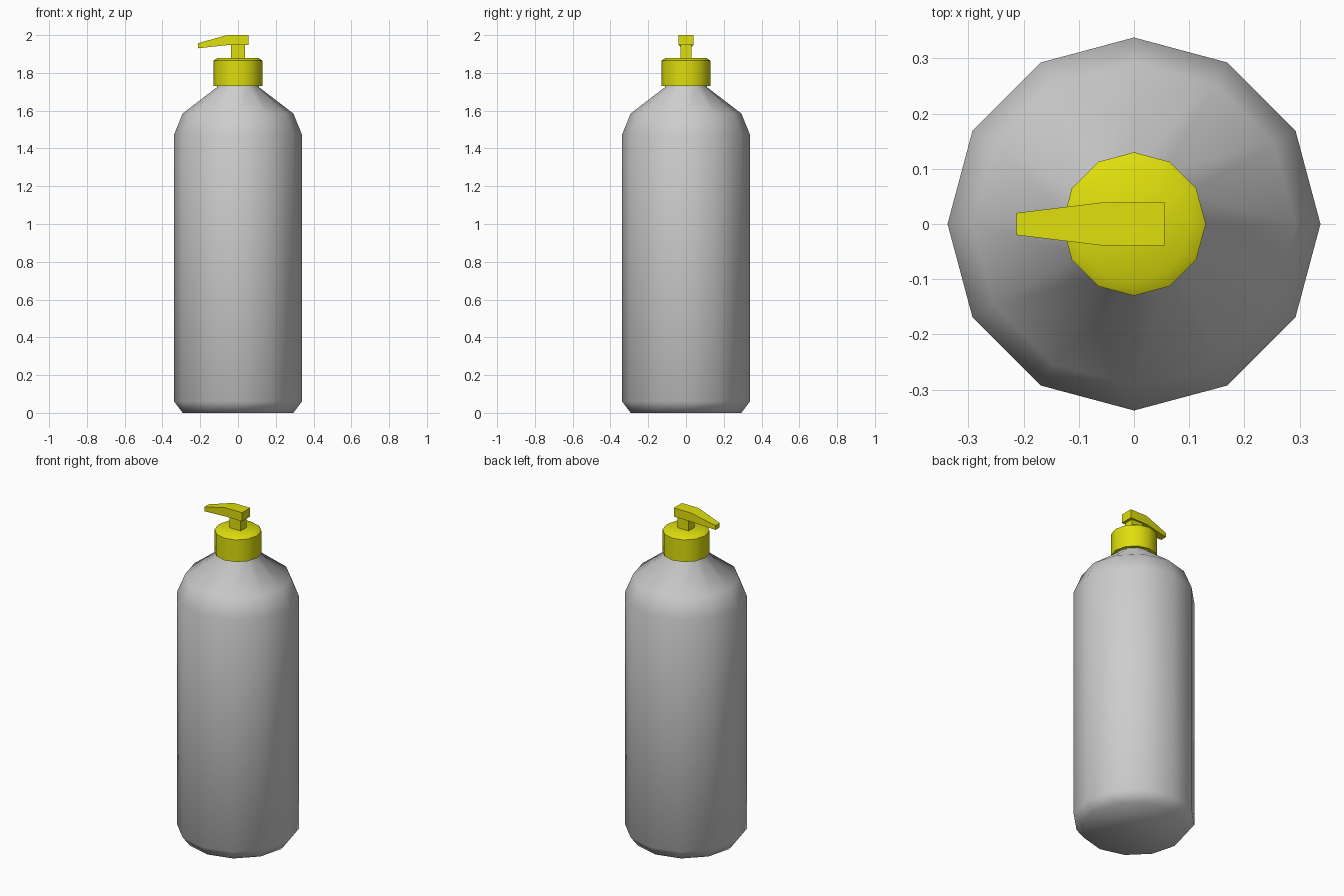
import bpy, bmesh, math

if "Cube" in bpy.data.objects:
    bpy.data.objects.remove(bpy.data.objects["Cube"])

def material(name, rgb):
    m = bpy.data.materials.new(name)
    m.diffuse_color = (*rgb, 1)
    m.use_nodes = True
    m.node_tree.nodes["Principled BSDF"].inputs["Base Color"].default_value = m.diffuse_color
    return m

grey = material("bottle grey", (0.61, 0.61, 0.61))
yellow = material("pump yellow", (0.73, 0.73, 0.004))

def loft(name, rings, mat, angle):
    """Skin a list of equal-length point rings, with capped ends."""
    bm = bmesh.new()
    loops = [[bm.verts.new(p) for p in ring] for ring in rings]
    n = len(loops[0])
    for a, b in zip(loops, loops[1:]):
        for i in range(n):
            j = (i + 1) % n
            bm.faces.new((a[i], a[j], b[j], b[i]))
    bm.faces.new(loops[0][::-1])
    bm.faces.new(loops[-1])
    bmesh.ops.recalc_face_normals(bm, faces=bm.faces)
    me = bpy.data.meshes.new(name)
    bm.to_mesh(me)
    bm.free()
    ob = bpy.data.objects.new(name, me)
    bpy.context.collection.objects.link(ob)
    me.materials.append(mat)
    bpy.ops.object.select_all(action='DESELECT')
    ob.select_set(True)
    bpy.context.view_layer.objects.active = ob
    bpy.ops.object.shade_smooth_by_angle(angle=math.radians(angle))
    return ob

def circle(r, z, n=12):
    return [(r * math.cos(2 * math.pi * i / n), r * math.sin(2 * math.pi * i / n), z)
            for i in range(n)]

def rect_x(x, hw, z0, z1):
    return [(x, -hw, z0), (x, hw, z0), (x, hw, z1), (x, -hw, z1)]

def rect_z(z, hx, hy):
    return [(-hx, -hy, z), (hx, -hy, z), (hx, hy, z), (-hx, hy, z)]

# bottle with rounded base, shoulder and short neck
loft("bottle", [circle(r, z) for r, z in
     [(0.293, 0), (0.338, 0.06), (0.338, 1.475), (0.293, 1.585),
      (0.11, 1.725), (0.11, 1.75)]], grey, 60)

# screw collar
loft("pump_collar", [circle(r, z) for r, z in
     [(0.13, 1.73), (0.13, 1.865), (0.106, 1.88)]], yellow, 50)

# stem under the pump head
loft("pump_stem", [rect_z(1.875, 0.038, 0.028), rect_z(1.955, 0.038, 0.028)], yellow, 30)

# pump head tapering into the spout
loft("pump_head", [rect_x(0.055, 0.039, 1.947, 2.0), rect_x(-0.058, 0.039, 1.947, 2.0),
     rect_x(-0.213, 0.02, 1.93, 1.957)], yellow, 40)
